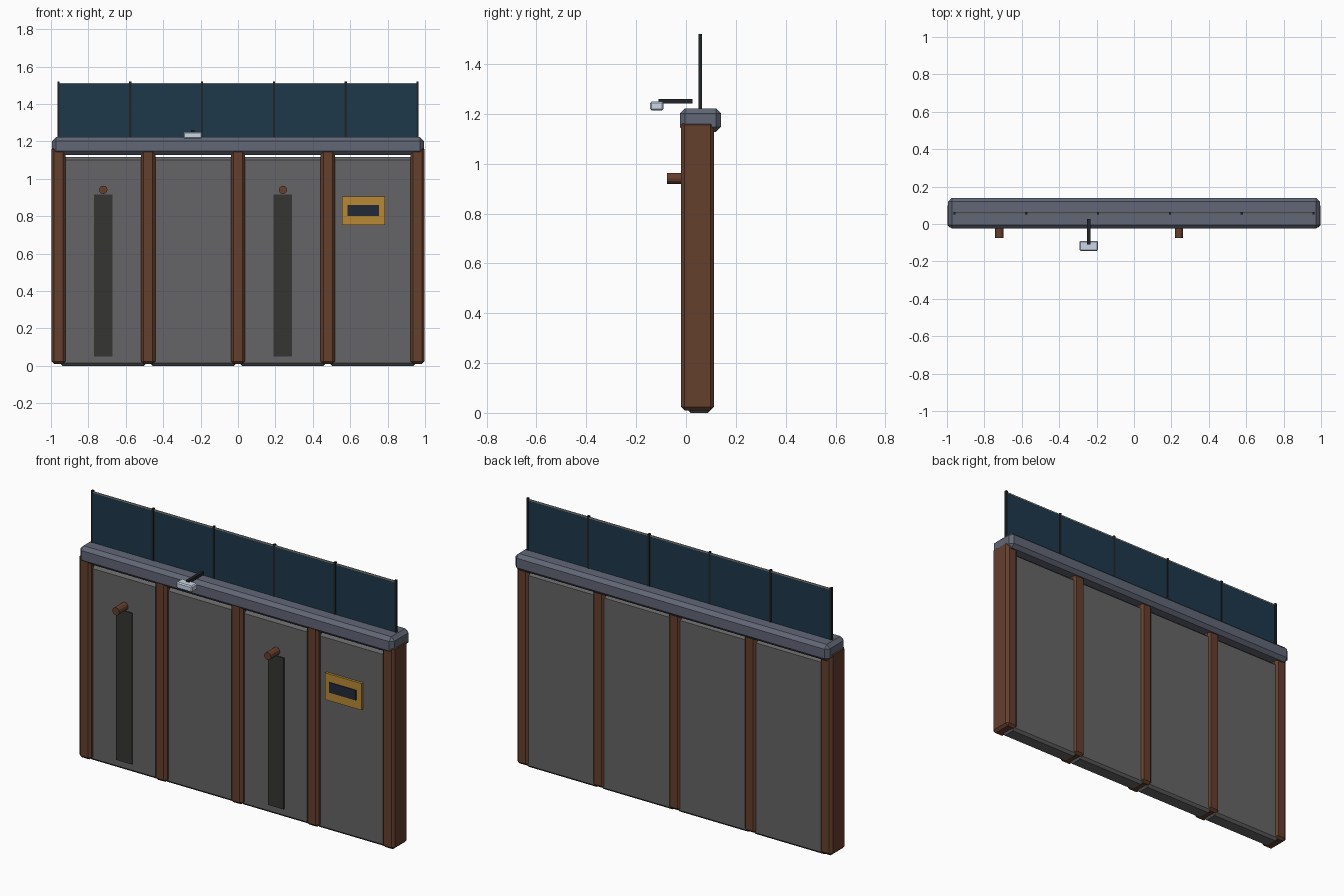
import bpy, bmesh
from mathutils import Matrix

if "Cube" in bpy.data.objects:
    bpy.data.objects.remove(bpy.data.objects["Cube"])


def material(name, rgb):
    m = bpy.data.materials.new(name)
    m.diffuse_color = (*rgb, 1)
    m.use_nodes = True
    m.node_tree.nodes["Principled BSDF"].inputs["Base Color"].default_value = m.diffuse_color
    return m


RUST = material("rust", (0.13, 0.05, 0.027))
CONCRETE = material("concrete", (0.13, 0.13, 0.135))
SLATE = material("slate", (0.12, 0.135, 0.18))
GLASS = material("dark_glass", (0.013, 0.04, 0.07))
BLACK = material("black_metal", (0.015, 0.018, 0.022))
STAIN = material("stain", (0.036, 0.036, 0.032))
YELLOW = material("yellow", (0.48, 0.25, 0.035))
NAVY = material("navy", (0.016, 0.022, 0.04))
PALE = material("pale_lamp", (0.6, 0.67, 0.8))
RAIL = material("rail_grey", (0.3, 0.3, 0.28))


def finish(name, bm, mat):
    me = bpy.data.meshes.new(name)
    bm.to_mesh(me)
    bm.free()
    me.materials.append(mat)
    ob = bpy.data.objects.new(name, me)
    bpy.context.collection.objects.link(ob)
    return ob


def box(name, x, y, z, mat, bevel=0):
    """Box from (min, max) pairs, with an optional chamfer."""
    bm = bmesh.new()
    bmesh.ops.create_cube(bm, size=1)
    for v in bm.verts:
        v.co = [(a + b) / 2 + c * (b - a) for c, (a, b) in zip(v.co, (x, y, z))]
    ob = finish(name, bm, mat)
    if bevel:
        mod = ob.modifiers.new("chamfer", "BEVEL")
        mod.width = bevel
        mod.segments = 1
    return ob


def span(c, w):
    return (c - w / 2, c + w / 2)


# Wall posts
for i in range(5):
    box(f"post_{i}", span(-0.96 + 0.48 * i, 0.076), (-0.02, 0.112), (0.01, 1.17), RUST, 0.014)

# Wall panels between the posts
for i in range(4):
    box(f"wall_panel_{i}", span(-0.72 + 0.48 * i, 0.464), (0.005, 0.102), (0, 1.115), CONCRETE, 0.014)

# Coping along the top
box("top_cap", (-0.994, 0.994), (-0.025, 0.14), (1.128, 1.222), SLATE, 0.02)

# Glass screen with uprights and a slim top edge
box("glass_screen", (-0.96, 0.96), span(0.057, 0.007), (1.2, 1.507), GLASS)
box("glass_top_edge", (-0.96, 0.96), span(0.057, 0.008), (1.507, 1.513), RAIL)
for i in range(6):
    box(f"glass_upright_{i}", span(-0.96 + 0.384 * i, 0.012), span(0.057, 0.013), (1.2, 1.52), BLACK)

# Drain pipes with stain strips below them
for i, x in enumerate((-0.72, 0.24)):
    bm = bmesh.new()
    bmesh.ops.create_cone(bm, cap_ends=True, segments=12, radius1=0.022, radius2=0.022, depth=0.09,
                          matrix=Matrix.Translation((x, -0.031, 0.941)) @ Matrix.Rotation(1.5707963, 4, "X"))
    finish(f"drain_pipe_{i}", bm, RUST)
    box(f"stain_strip_{i}", span(x, 0.1), (-0.002, 0.01), (0.05, 0.915), STAIN)

# Sign plate and inset
box("sign_plate", (0.557, 0.787), (-0.009, 0.01), (0.753, 0.906), YELLOW)
box("sign_inset", (0.585, 0.755), (-0.014, 0.0), (0.802, 0.86), NAVY)

# Lamp on its arm
box("lamp_arm", span(-0.242, 0.018), (-0.11, 0.026), (1.242, 1.26), BLACK)
box("lamp_head", span(-0.242, 0.1), (-0.144, -0.09), (1.214, 1.25), PALE, 0.006)
